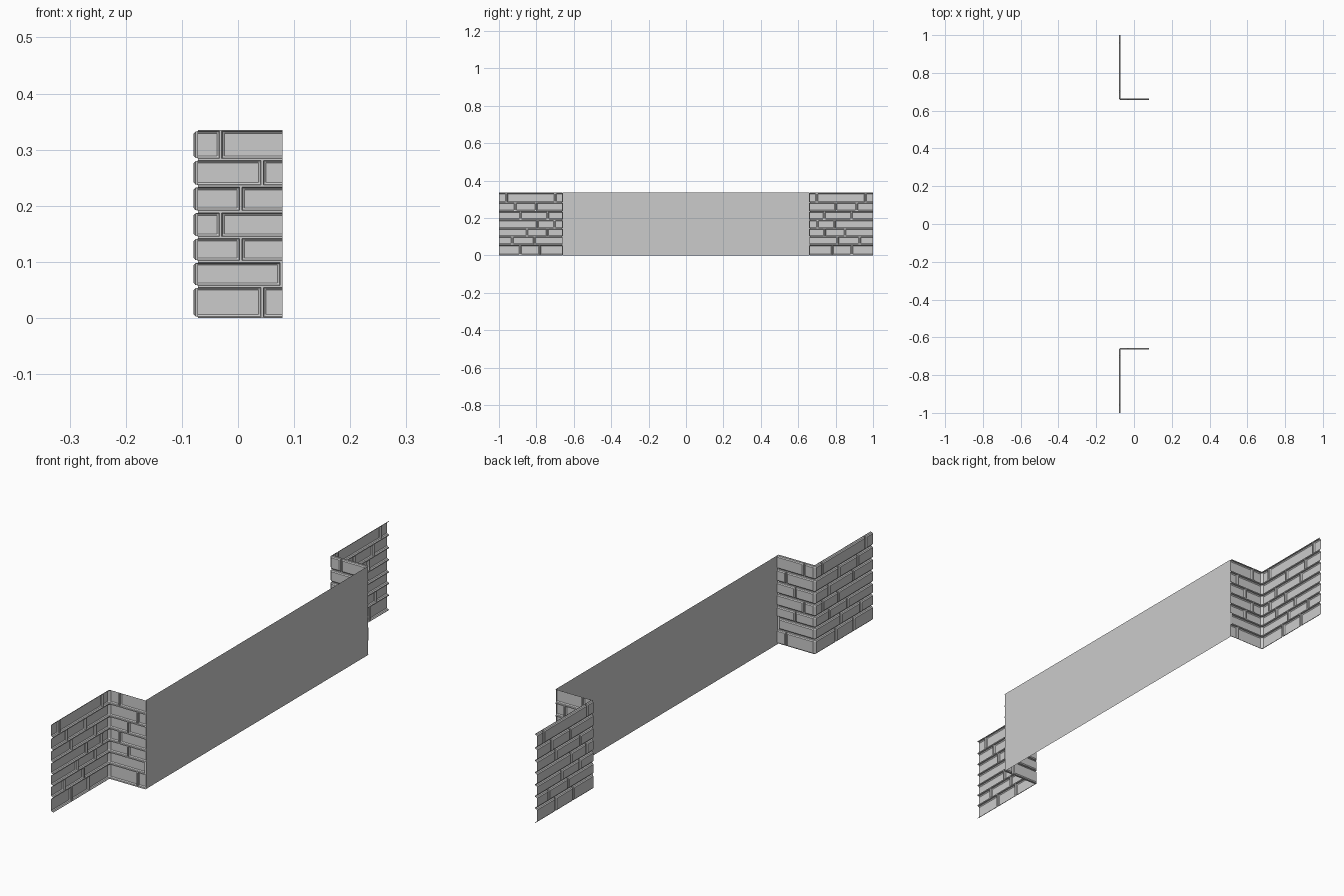
import bpy, bmesh

if "Cube" in bpy.data.objects:
    bpy.data.objects.remove(bpy.data.objects["Cube"])

HEIGHT = 0.335          # wall height
MX, MY = -0.071, -0.664 # mortar corner of the front wall and niche return
BACK = 0.079            # depth of the recessed panel
CORNER = MY + 1.0       # path length of the front wall, from y = -1
END = CORNER + BACK - MX

# brick edge profile: (distance from joint centre, relief height)
EDGE = [(0, 0), (0.002, 0), (0.003, 0.005), (0.0065, 0.008)]
RELIEF = EDGE[-1][1]

# course heights, with vertical joints as y on the wall and x on the return
COURSES = [
    (0.000, 0.056, [-0.887, -0.782], [0.043]),
    (0.056, 0.1005, [-0.928, -0.812], [0.077]),
    (0.1005, 0.1435, [-0.85, -0.742], [0.005]),
    (0.1435, 0.1895, [-0.795, -0.703], [-0.031]),
    (0.1895, 0.235, [-0.885, -0.74], [0.005]),
    (0.235, 0.2825, [-0.912, -0.80], [0.043]),
    (0.2825, HEIGHT, [-0.958, -0.70], [-0.031]),
]


def place(s, side, d, z):
    """Point on the L-shaped path, pushed out by d (side 0 = wall, 1 = return)."""
    if side == 0:
        return (MX - d, -1 + s, z)
    return (MX + s - CORNER, MY + d, z)


def span(a, b, open_a=False, open_b=False):
    """Profile positions and heights across one brick."""
    start = [(a, RELIEF)] if open_a else [(a + o, h) for o, h in EDGE]
    end = [(b, RELIEF)] if open_b else [(b - o, h) for o, h in reversed(EDGE)]
    return start + end


def add_brick(bm, s0, s1, z0, z1):
    if s1 - s0 < 0.014:   # leftover sliver at the niche back: plain mortar
        cols = [(s0, 1, 0), (s1, 1, 0)]
    else:
        prof = span(s0, s1, s0 == 0, s1 == END)
        cols = [(s, 0, h) for s, h in prof if s < CORNER]
        if s0 < CORNER < s1:   # chamfered corner brick
            cols += [(CORNER, 0, RELIEF), (CORNER, 1, RELIEF)]
        cols += [(s, 1, h) for s, h in prof if s > CORNER]
    rows = span(z0, z1)
    grid = [[bm.verts.new(place(s, side, min(h, hz), z)) for z, hz in rows]
            for s, side, h in cols]
    for i in range(len(cols) - 1):
        for j in range(len(rows) - 1):
            bm.faces.new((grid[i][j], grid[i][j + 1],
                          grid[i + 1][j + 1], grid[i + 1][j]))


def make_object(name, bm):
    mesh = bpy.data.meshes.new(name)
    bm.to_mesh(mesh)
    bm.free()
    ob = bpy.data.objects.new(name, mesh)
    bpy.context.collection.objects.link(ob)
    return ob


# brick relief sheet: front wall wrapping into the niche, mirrored to both sides
bm = bmesh.new()
for z0, z1, wall, ret in COURSES:
    joints = [0] + [y + 1 for y in wall] + [CORNER + x - MX for x in ret] + [END]
    for a, b in zip(joints, joints[1:]):
        add_brick(bm, a, b, z0, z1)
bmesh.ops.remove_doubles(bm, verts=bm.verts, dist=1e-5)
bricks = make_object("brick_corner_walls", bm)
mirror = bricks.modifiers.new("mirror_sides", 'MIRROR')
mirror.use_axis = (False, True, False)
mirror.use_mirror_merge = False

# plain recessed panel at the back of the niche
bm = bmesh.new()
w = 0.66
bm.faces.new([bm.verts.new((BACK, y, z)) for y, z in
              ((-w, 0), (-w, HEIGHT), (w, HEIGHT), (w, 0))])
make_object("recessed_panel", bm)
